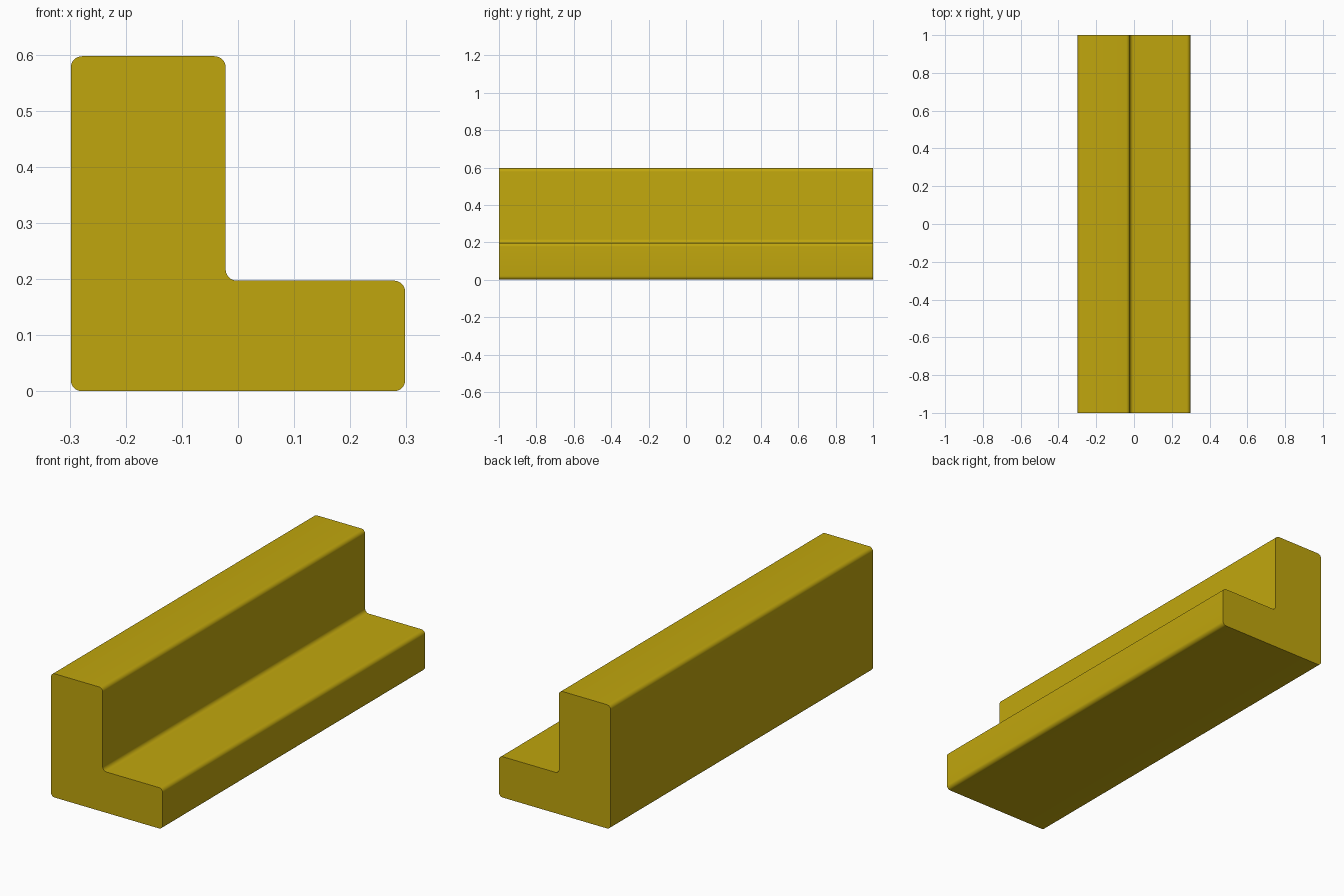
import bpy
import bmesh
import math

# Remove the default cube
cube = bpy.data.objects.get("Cube")
if cube:
    bpy.data.objects.remove(cube, do_unlink=True)

# Mustard yellow material
mustard = bpy.data.materials.new("mustard_yellow")
mustard.use_nodes = True
colour = (0.53, 0.382, 0.004, 1.0)
mustard.diffuse_color = colour
mustard.node_tree.nodes["Principled BSDF"].inputs["Base Color"].default_value = colour

# L-shaped section (x, z), extruded along y
HALF_LENGTH = 1.0
RADIUS = 0.02
section = [(-0.298, 0), (0.298, 0), (0.298, 0.197),
           (-0.022, 0.197), (-0.022, 0.597), (-0.298, 0.597)]

bm = bmesh.new()
front = bm.faces.new([bm.verts.new((x, -HALF_LENGTH, z)) for x, z in section])
extruded = bmesh.ops.extrude_face_region(bm, geom=[front], use_keep_orig=True)
back_verts = [g for g in extruded["geom"] if isinstance(g, bmesh.types.BMVert)]
bmesh.ops.translate(bm, verts=back_verts, vec=(0, 2 * HALF_LENGTH, 0))
bmesh.ops.recalc_face_normals(bm, faces=bm.faces[:])

# Round the six lengthwise edges
long_edges = [e for e in bm.edges
              if abs(e.verts[0].co.y - e.verts[1].co.y) > HALF_LENGTH]
bmesh.ops.bevel(bm, geom=long_edges, offset=RADIUS, offset_type='OFFSET',
                segments=8, profile=0.5, affect='EDGES')
bmesh.ops.recalc_face_normals(bm, faces=bm.faces[:])

mesh = bpy.data.meshes.new("angle_bar")
bm.to_mesh(mesh)
bm.free()
mesh.materials.append(mustard)
bar = bpy.data.objects.new("angle_bar", mesh)
bpy.context.collection.objects.link(bar)

# Smooth rounded edges, sharp ends
bpy.ops.object.select_all(action='DESELECT')
bar.select_set(True)
bpy.context.view_layer.objects.active = bar
bpy.ops.object.shade_smooth_by_angle(angle=math.radians(30))
